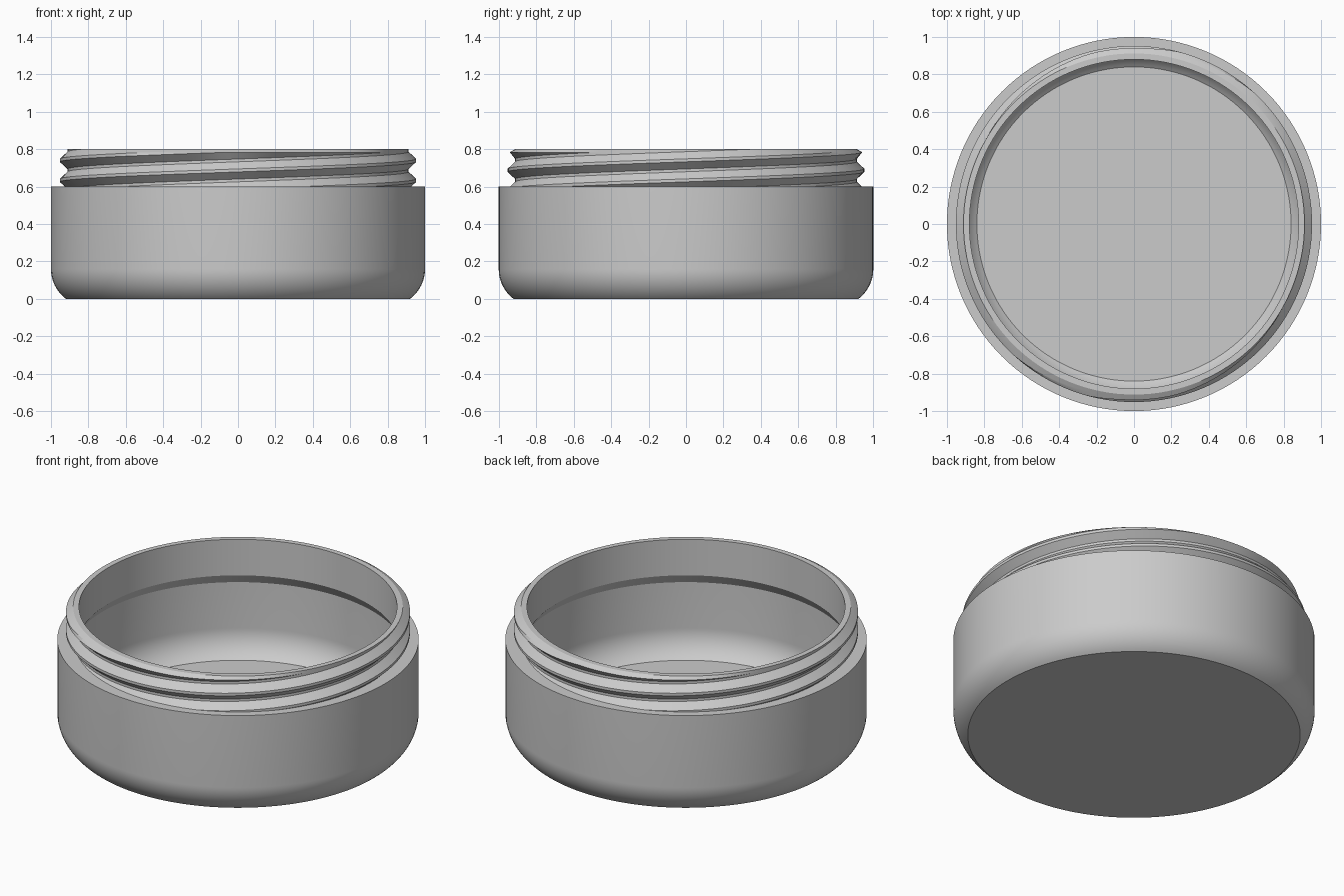
import bpy
import bmesh
from math import sin, cos, pi, tau, hypot, radians

cube = bpy.data.objects.get("Cube")
if cube:
    bpy.data.objects.remove(cube, do_unlink=True)

SEGMENTS = 128
RIM_Z, SHOULDER_Z = 0.8, 0.6
ROOT, CREST = 0.912, 0.952      # thread radii
PITCH = 0.107                   # two-start thread: half a turn climbs one pitch

grey = bpy.data.materials.new("plain grey")
grey.use_nodes = True
colour = (0.6, 0.6, 0.6, 1.0)
grey.diffuse_color = colour
grey.node_tree.nodes["Principled BSDF"].inputs["Base Color"].default_value = colour


def finish(name, bm):
    mesh = bpy.data.meshes.new(name)
    bm.to_mesh(mesh)
    bm.free()
    mesh.materials.append(grey)
    obj = bpy.data.objects.new(name, mesh)
    bpy.context.collection.objects.link(obj)
    bpy.ops.object.select_all(action="DESELECT")
    obj.select_set(True)
    bpy.context.view_layer.objects.active = obj
    bpy.ops.object.shade_smooth_by_angle(angle=radians(25))
    return obj


def sweep(profile, rise=0.0):
    """Turn an (r, z) profile about the z axis, climbing by rise per turn."""
    bm = bmesh.new()
    columns = []
    for i in range(SEGMENTS + 1):
        a = tau * i / SEGMENTS
        lift = rise * i / SEGMENTS
        columns.append([bm.verts.new((r * cos(a), r * sin(a), z + lift))
                        for r, z in profile])
    for here, there in zip(columns, columns[1:]):
        for j in range(len(profile) - 1):
            bm.faces.new((here[j], there[j], there[j + 1], here[j + 1]))
    return bm


def arc(cx, cz, radius, start, end, steps=12):
    angles = [start + (end - start) * i / steps for i in range(steps + 1)]
    return [(cx + radius * cos(a), cz + radius * sin(a)) for a in angles]


# Jar body: underside, rounded foot, shoulder, rim, inner wall and floor
bend = radians(53.13)
body_profile = [(0, 0)]
body_profile += arc(0.8, 0.16, 0.2, -bend, 0)
body_profile += [(1, SHOULDER_Z), (0.9, SHOULDER_Z), (ROOT, RIM_Z),
                 (0.88, RIM_Z), (0.88, 0.58), (0.92, 0.52)]
body_profile += arc(0.72, 0.24, 0.2, 0, -bend)
body_profile += [(0, 0.08)]
bm = sweep(body_profile)
bmesh.ops.remove_doubles(bm, verts=bm.verts, dist=1e-5)
bmesh.ops.dissolve_degenerate(bm, edges=bm.edges, dist=1e-6)
bmesh.ops.recalc_face_normals(bm, faces=bm.faces)
finish("jar_body", bm)

# Screw thread: helical ridges trimmed at the shoulder and the rim
ridge = [(ROOT, -0.046), (CREST, -0.008), (CREST, 0.008), (ROOT, 0.046)]
thread_profile = [(r, 0.74 + k * PITCH + dz) for k in range(-5, 3) for r, dz in ridge]
bm = sweep(thread_profile, rise=2 * PITCH)


def slice_at(z, **clear):
    bmesh.ops.bisect_plane(bm, geom=bm.verts[:] + bm.edges[:] + bm.faces[:],
                           plane_co=(0, 0, z), plane_no=(0, 0, 1), **clear)


slice_at(SHOULDER_Z, clear_inner=True)
slice_at(RIM_Z, clear_outer=True)
slice_at(RIM_Z - 0.017)
bmesh.ops.remove_doubles(bm, verts=bm.verts, dist=1e-4)

# Bevel the ridges where they run out at the rim
for v in bm.verts:
    r = hypot(v.co.x, v.co.y)
    limit = ROOT + 1.7 * (RIM_Z - v.co.z)
    if r > limit:
        v.co.x *= limit / r
        v.co.y *= limit / r
finish("screw_thread", bm)
